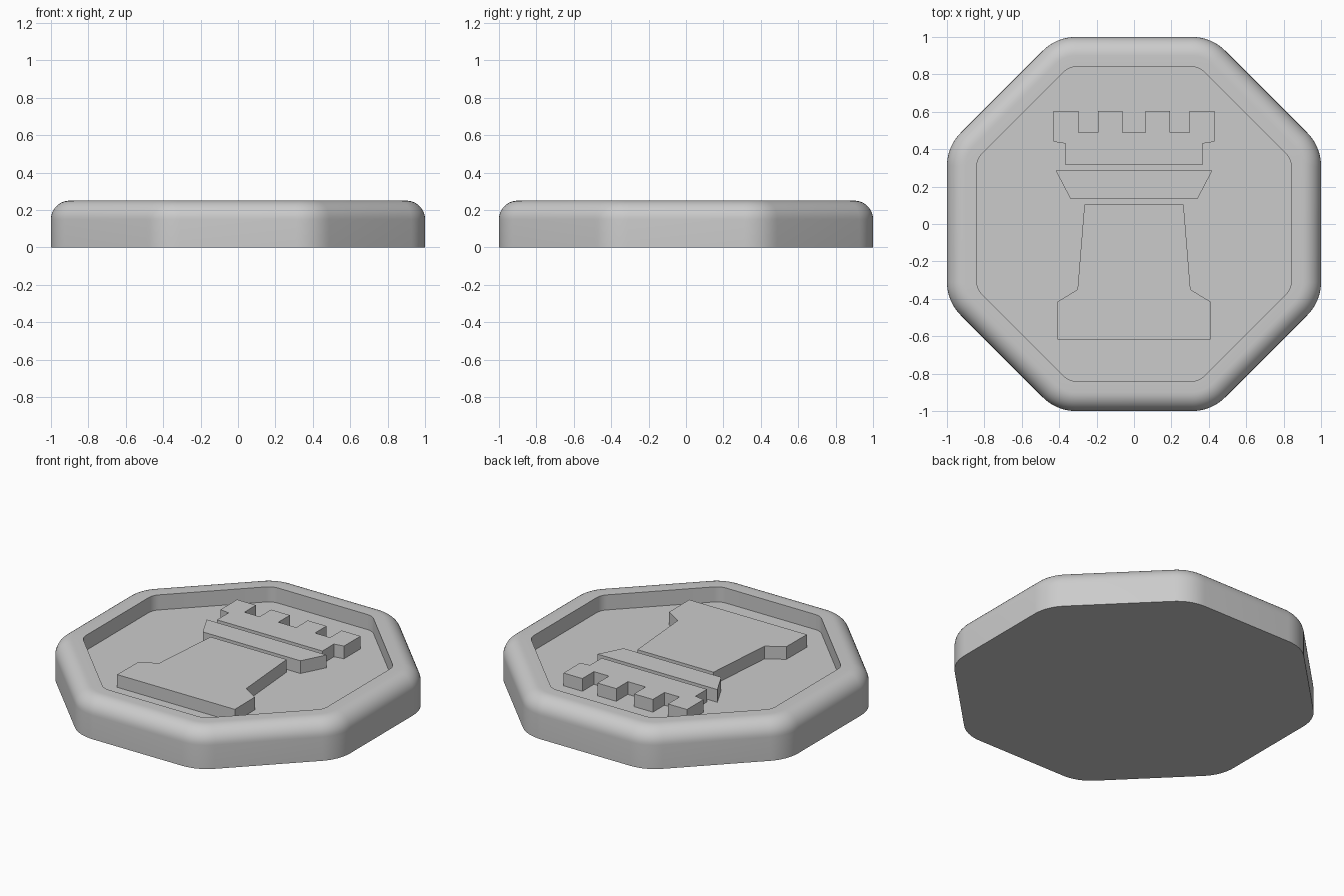
import bpy
import bmesh
from math import cos, sin, pi, radians

cube = bpy.data.objects.get("Cube")
if cube:
    bpy.data.objects.remove(cube, do_unlink=True)

grey = bpy.data.materials.new("plain_grey")
grey.use_nodes = True
grey.diffuse_color = (0.6, 0.6, 0.6, 1)
grey.node_tree.nodes["Principled BSDF"].inputs["Base Color"].default_value = (0.6, 0.6, 0.6, 1)

FLOOR, RELIEF_TOP, RIM_TOP = 0.155, 0.235, 0.25
CORE = 0.75          # apothem of the octagon through the corner arc centres
BEVEL = 0.1


def finish(bm, name):
    """Turn a bmesh into a named, shaded object."""
    bmesh.ops.recalc_face_normals(bm, faces=bm.faces)
    mesh = bpy.data.meshes.new(name)
    bm.to_mesh(mesh)
    bm.free()
    mesh.materials.append(grey)
    obj = bpy.data.objects.new(name, mesh)
    bpy.context.collection.objects.link(obj)
    bpy.ops.object.select_all(action='DESELECT')
    obj.select_set(True)
    bpy.context.view_layer.objects.active = obj
    bpy.ops.object.shade_smooth_by_angle(angle=radians(30))
    return obj


def octagon_ring(bm, apothem, z, steps=8):
    """Octagon with rounded corners, offset outward from the core."""
    r = apothem - CORE
    ring = []
    for corner in range(8):
        mid = pi / 8 + corner * pi / 4
        cx, cy = (CORE / cos(pi / 8) * f(mid) for f in (cos, sin))
        for i in range(steps + 1):
            a = mid - pi / 8 + i / steps * pi / 4
            ring.append(bm.verts.new((cx + r * cos(a), cy + r * sin(a), z)))
    return ring


# Octagonal tray: wall, rounded top edge, rim and recessed floor
profile = [(1, 0)]
for i in range(11):
    a = i / 10 * pi / 2
    profile.append((1 - BEVEL + BEVEL * cos(a), RIM_TOP - BEVEL + BEVEL * sin(a)))
profile += [(0.84, RIM_TOP), (0.84, FLOOR)]

bm = bmesh.new()
rings = [octagon_ring(bm, apothem, z) for apothem, z in profile]
for low, high in zip(rings, rings[1:]):
    for i in range(len(low)):
        j = (i + 1) % len(low)
        bm.faces.new((low[i], low[j], high[j], high[i]))
bm.faces.new(rings[0])
bm.faces.new(rings[-1])
finish(bm, "octagonal_tray")


def relief(name, half):
    """Raised plate from the right half of a symmetric outline, top to bottom."""
    outline = half + [(-x, y) for x, y in reversed(half)]
    bm = bmesh.new()
    base = [bm.verts.new((x, y, FLOOR - 0.005)) for x, y in outline]
    top = [bm.verts.new((x, y, RELIEF_TOP)) for x, y in outline]
    bm.faces.new(base)
    bm.faces.new(top)
    for i in range(len(base)):
        j = (i + 1) % len(base)
        bm.faces.new((base[i], base[j], top[j], top[i]))
    finish(bm, name)


# Castle tower emblem: battlements, collar and body with a foot
relief("tower_battlements", [
    (0.062, 0.49), (0.062, 0.605), (0.193, 0.605), (0.193, 0.49),
    (0.298, 0.49), (0.298, 0.605), (0.43, 0.605), (0.43, 0.44),
    (0.367, 0.43), (0.367, 0.315)])
relief("tower_collar", [(0.418, 0.285), (0.34, 0.135)])
relief("tower_body", [(0.265, 0.105), (0.302, -0.35), (0.408, -0.415), (0.41, -0.617)])
